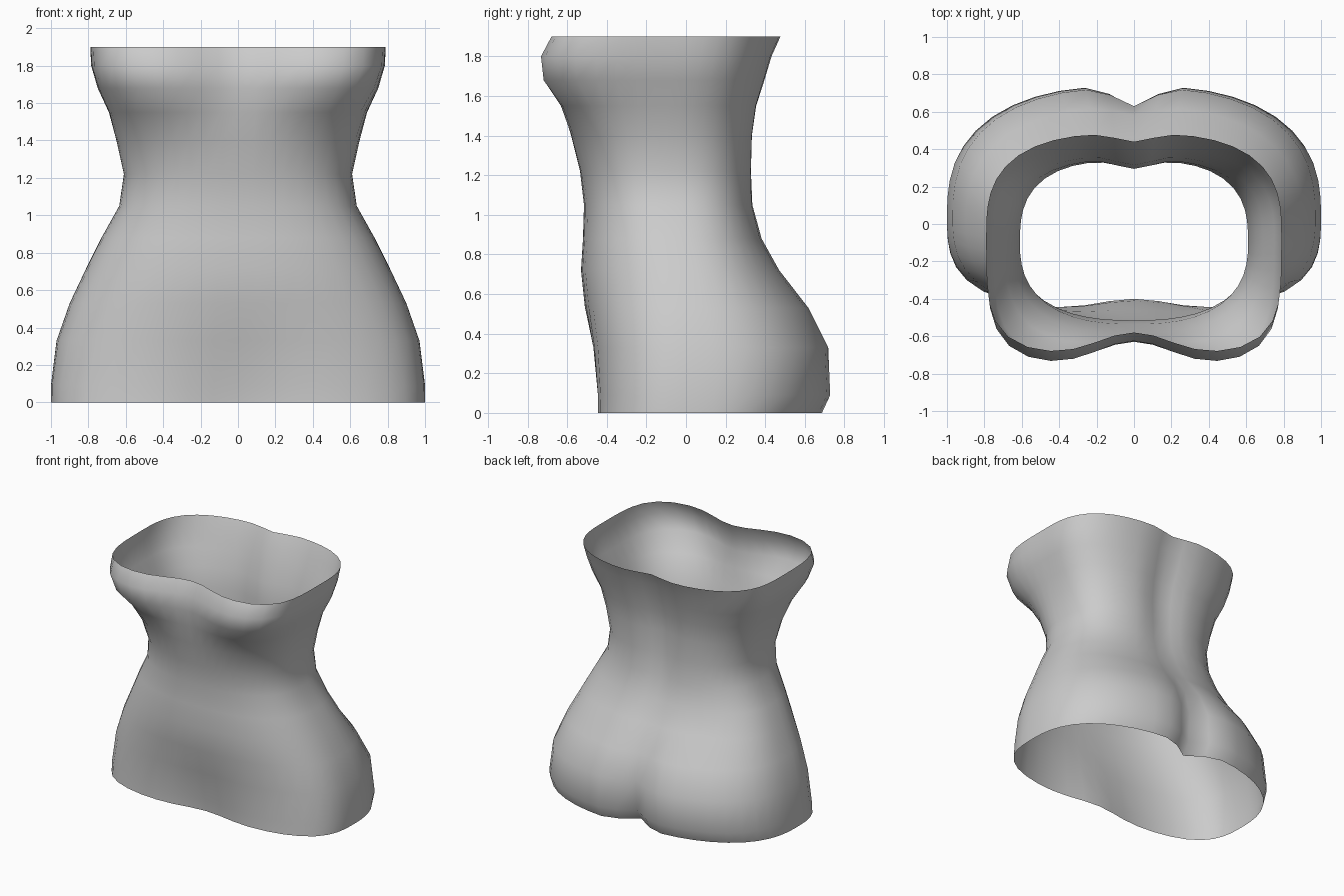
import bpy
import bmesh
import math

cube = bpy.data.objects.get("Cube")
if cube:
    bpy.data.objects.remove(cube, do_unlink=True)

SEGMENTS = 48

# One plain matte colour for the whole body
clay = bpy.data.materials.new("clay grey")
clay.use_nodes = True
clay.diffuse_color = (0.6, 0.6, 0.6, 1)
shader = clay.node_tree.nodes["Principled BSDF"]
shader.inputs["Base Color"].default_value = clay.diffuse_color
shader.inputs["Roughness"].default_value = 0.8

# Body sections, bottom to top: height, half width, side y, front y, back y,
# front groove, back groove, front squareness, back squareness
sections = [
    (0.00, 1.00, 0.05, -0.46, 0.70, 0.06, 0.14, 3.2, 2.4),
    (0.09, 1.00, 0.05, -0.46, 0.74, 0.05, 0.12, 3.1, 2.5),
    (0.33, 0.97, 0.04, -0.48, 0.73, 0.02, 0.10, 2.8, 2.5),
    (0.53, 0.90, 0.02, -0.51, 0.63, 0.00, 0.05, 2.6, 2.4),
    (0.72, 0.81, 0.00, -0.53, 0.48, 0.00, 0.02, 2.5, 2.4),
    (0.88, 0.73, -0.04, -0.52, 0.39, 0.00, 0.02, 2.5, 2.5),
    (1.05, 0.635, -0.08, -0.515, 0.345, 0.00, 0.03, 2.5, 2.7),
    (1.22, 0.61, -0.10, -0.535, 0.34, 0.00, 0.04, 2.5, 2.8),
    (1.40, 0.65, -0.10, -0.59, 0.345, 0.01, 0.05, 2.6, 2.8),
    (1.55, 0.69, -0.09, -0.66, 0.365, 0.05, 0.05, 3.1, 2.8),
    (1.68, 0.75, -0.07, -0.75, 0.405, 0.12, 0.05, 3.8, 2.8),
    (1.80, 0.785, -0.06, -0.755, 0.44, 0.13, 0.05, 4.3, 2.8),
    (1.90, 0.79, -0.05, -0.70, 0.485, 0.12, 0.045, 4.3, 2.8),
]


def section_point(angle, section):
    (z, width, side, front, back,
     front_groove, back_groove, front_square, back_square) = section
    c, s = math.cos(angle), math.sin(angle)
    facing_front = s < 0
    n = front_square if facing_front else back_square
    r = (abs(c) ** n + abs(s) ** n) ** (-1 / n)
    x = width * r * c
    depth = side - front if facing_front else back - side
    y = side + depth * r * s
    # The groove along the middle is broad in front, narrow behind
    if facing_front:
        y += front_groove * math.exp(-(x / 0.27) ** 2)
    else:
        y -= back_groove * math.exp(-(x / 0.13) ** 2)
    return x, y, z


# Torso: an open tube lofted through the sections
bm = bmesh.new()
rings = [
    [bm.verts.new(section_point(math.tau * i / SEGMENTS, section))
     for i in range(SEGMENTS)]
    for section in sections
]
for lower, upper in zip(rings, rings[1:]):
    for i in range(SEGMENTS):
        j = (i + 1) % SEGMENTS
        face = bm.faces.new((lower[i], lower[j], upper[j], upper[i]))
        face.smooth = True

mesh = bpy.data.meshes.new("torso")
bm.to_mesh(mesh)
bm.free()
mesh.materials.append(clay)
torso = bpy.data.objects.new("torso", mesh)
bpy.context.collection.objects.link(torso)
